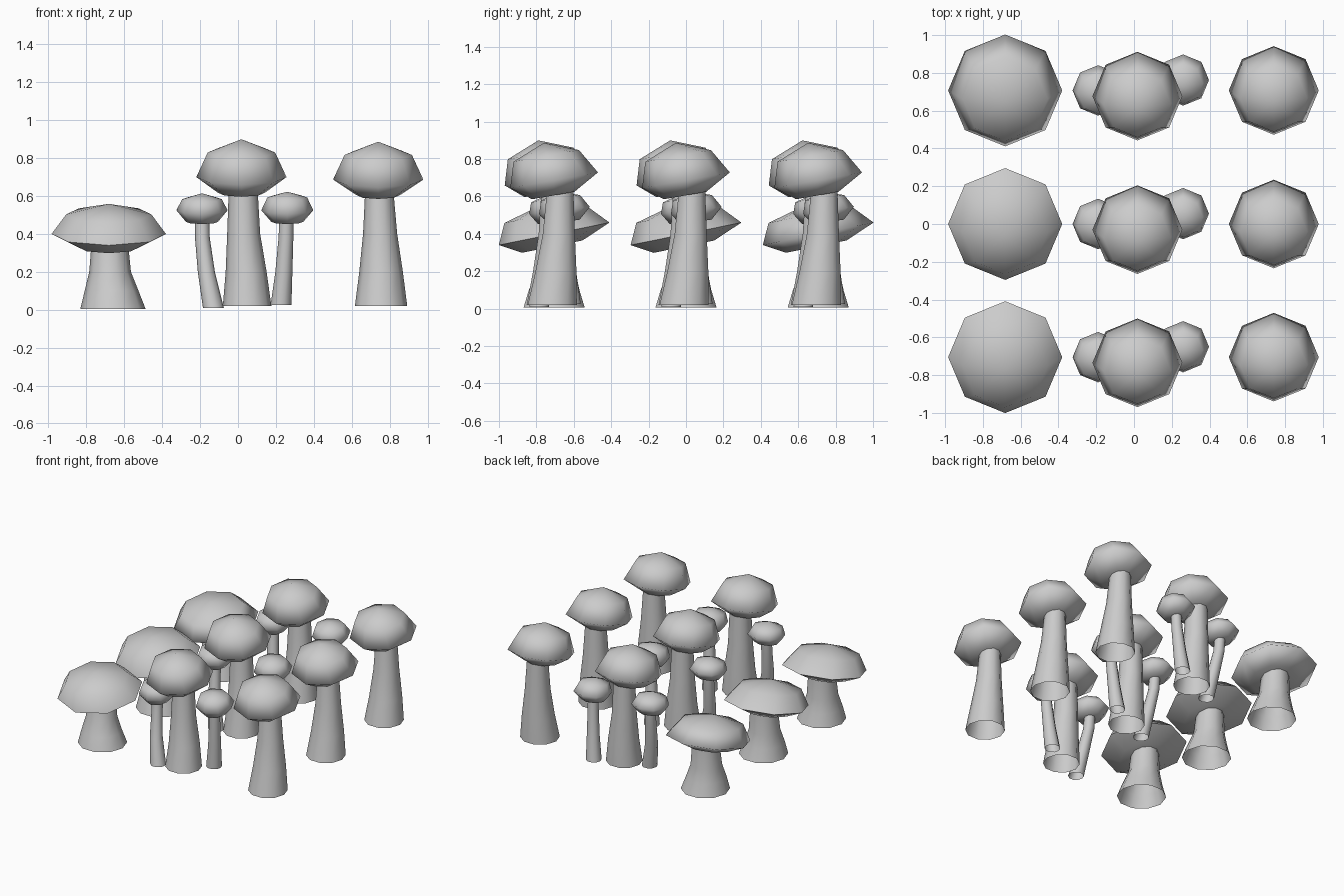
import bpy
import math
from mathutils import Vector, Matrix

if "Cube" in bpy.data.objects:
    bpy.data.objects.remove(bpy.data.objects["Cube"])

grey = bpy.data.materials.new("plain grey")
grey.use_nodes = True
GREY = (0.6, 0.6, 0.6, 1)
grey.diffuse_color = GREY
grey.node_tree.nodes["Principled BSDF"].inputs["Base Color"].default_value = GREY


def ring(centre, radius, sides):
    return [Vector(centre) + Vector((radius * math.cos(a), radius * math.sin(a), 0))
            for a in (math.tau * i / sides for i in range(sides))]


def make_object(name, rings, sides, closed, crease):
    """Skin a stack of rings; closed adds a top point and an underside."""
    verts = [v for r in rings for v in r]
    faces = [(k * sides + i, k * sides + (i + 1) % sides,
              (k + 1) * sides + (i + 1) % sides, (k + 1) * sides + i)
             for k in range(len(rings) - 1 - closed) for i in range(sides)]
    if closed:
        tip = len(verts) - 1
        last = tip - sides
        faces += [(last + i, last + (i + 1) % sides, tip) for i in range(sides)]
        faces.append(tuple(reversed(range(sides))))
    mesh = bpy.data.meshes.new(name)
    mesh.from_pydata(verts, [], faces)
    mesh.materials.append(grey)
    obj = bpy.data.objects.new(name, mesh)
    bpy.context.collection.objects.link(obj)
    bpy.ops.object.select_all(action='DESELECT')
    obj.select_set(True)
    bpy.context.view_layer.objects.active = obj
    bpy.ops.object.shade_smooth_by_angle(angle=math.radians(crease))
    return obj


def make_cap(name, centre, rim, shoulder, under, height, tilt, crease):
    """Faceted cap: shoulder and under are (radius, z offset from the rim)."""
    lean = -0.08 * rim
    rings = [ring((0, lean, under[1]), under[0], 8),
             ring((0, 0, 0), rim, 8),
             ring((0, lean, shoulder[1]), shoulder[0], 8),
             [Vector((0, lean, height))]]
    turn = Matrix.Translation(centre) @ Matrix.Rotation(math.radians(tilt), 4, 'X')
    rings = [[turn @ v for v in r] for r in rings]
    return make_object(name, rings, 8, True, crease)


def make_stem(name, sections):
    """Open tube through (x, y, z, radius) sections."""
    return make_object(name, [ring(s[:3], s[3], 10) for s in sections], 10, False, 180)


# One row of mushrooms, repeated three times from front to back
for row, y in (("front", -0.705), ("middle", 0), ("back", 0.707)):
    parts = [
        # Broad flat mushroom
        make_cap(row + "_broad_cap", (-0.682, 0, 0.4), 0.302, (0.225, 0.11),
                 (0.165, -0.065), 0.167, 11.5, 180 if row == "back" else 60),
        make_stem(row + "_broad_stem", [(-0.66, 0, 0.005, 0.172), (-0.667, 0, 0.1, 0.142),
                                        (-0.675, 0.01, 0.2, 0.11), (-0.677, 0.02, 0.38, 0.094)]),
        # Tall mushroom on its own
        make_cap(row + "_tall_cap", (0.74, 0, 0.687), 0.238, (0.178, 0.135),
                 (0.115, -0.08), 0.206, 10, 180),
        make_stem(row + "_tall_stem", [(0.755, -0.01, 0.02, 0.138), (0.755, 0.01, 0.2, 0.115),
                                       (0.75, 0.025, 0.4, 0.09), (0.745, 0.033, 0.65, 0.073)]),
        # Cluster: tall centre mushroom with two small ones beside it
        make_cap(row + "_centre_cap", (0.018, -0.03, 0.7), 0.238, (0.178, 0.135),
                 (0.125, -0.08), 0.206, 10, 180),
        make_stem(row + "_centre_stem", [(0.048, -0.025, 0.02, 0.128), (0.043, -0.01, 0.2, 0.108),
                                         (0.03, 0, 0.4, 0.087), (0.027, 0.005, 0.66, 0.075)]),
        make_cap(row + "_small_right_cap", (-0.19, 0, 0.525), 0.135, (0.105, 0.06),
                 (0.085, -0.06), 0.092, 8, 180),
        make_stem(row + "_small_right_stem", [(-0.13, -0.08, 0.01, 0.055), (-0.167, -0.05, 0.2, 0.045),
                                              (-0.188, -0.01, 0.38, 0.039), (-0.19, 0, 0.5, 0.038)]),
        make_cap(row + "_small_left_cap", (0.26, 0.055, 0.525), 0.137, (0.105, 0.07),
                 (0.085, -0.06), 0.1, 8, 180),
        make_stem(row + "_small_left_stem", [(0.227, 0.09, 0.025, 0.055), (0.242, 0.075, 0.2, 0.045),
                                             (0.253, 0.06, 0.38, 0.039), (0.256, 0.055, 0.5, 0.037)]),
    ]
    for part in parts:
        part.location.y = y
